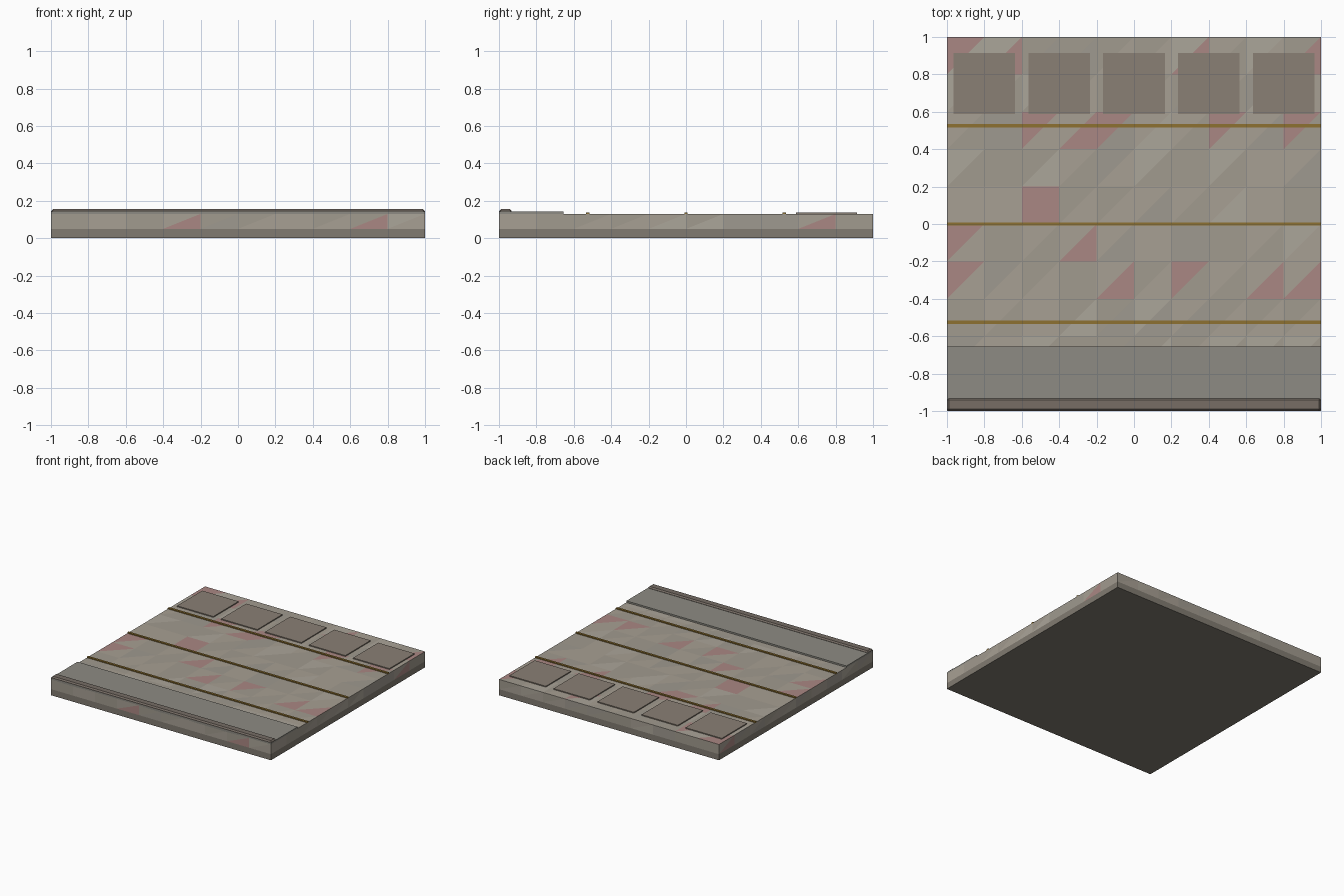
import bpy, bmesh, random
from mathutils import Vector

if "Cube" in bpy.data.objects:
    bpy.data.objects.remove(bpy.data.objects["Cube"])

random.seed(4)


def material(name, rgb):
    m = bpy.data.materials.new(name)
    m.diffuse_color = (*[(c / 255) ** 2.2 for c in rgb], 1)
    m.use_nodes = True
    m.node_tree.nodes["Principled BSDF"].inputs["Base Color"].default_value = m.diffuse_color
    return m


stone = [material("stone_%d" % i, c) for i, c in enumerate(
    [(166, 158, 146), (160, 153, 141), (170, 164, 152), (157, 152, 142)])]
pink = material("pink_stone", (168, 134, 130))
under = material("foundation_grey", (128, 122, 112))
brass = material("brass", (140, 112, 52))
tile_mat = material("tile_brown", (137, 127, 116))
strip_mat = material("strip_grey", (140, 138, 130))
curb_mat = material("curb_brown", (118, 109, 101))


def box(name, x0, x1, y0, y1, z0, z1, mat, bevel=0):
    bm = bmesh.new()
    bmesh.ops.create_cube(bm, size=1)
    for v in bm.verts:
        v.co = (x1 if v.co.x > 0 else x0, y1 if v.co.y > 0 else y0, z1 if v.co.z > 0 else z0)
    if bevel:
        bmesh.ops.bevel(bm, geom=bm.edges[:], offset=bevel, segments=1, affect='EDGES')
    me = bpy.data.meshes.new(name)
    bm.to_mesh(me)
    bm.free()
    me.materials.append(mat)
    ob = bpy.data.objects.new(name, me)
    bpy.context.collection.objects.link(ob)
    return ob


# Dark foundation layer
box("foundation", -1, 1, -1, 1, 0, 0.05, under)

# Paved slab: triangulated panels with mottled stone and pink triangles
bm = bmesh.new()


def panel(origin, u, v, nu, nv, pinks):
    o, u, v = Vector(origin), Vector(u) / nu, Vector(v) / nv
    for i in range(nu):
        for j in range(nv):
            a = o + u * i + v * j
            b, c, d = a + u, a + u + v, a + v
            for key, tri in (("L", (a, b, c)), ("U", (a, c, d))):
                f = bm.faces.new([bm.verts.new(p) for p in tri])
                f.material_index = 4 if (i, j, key) in pinks else random.choice((0, 0, 1, 1, 2, 3))


top_pinks = {(2, 5, "L"), (2, 5, "U"), (0, 4, "U"), (0, 3, "U"), (3, 4, "L"), (4, 3, "L"),
             (6, 3, "U"), (8, 3, "L"), (9, 3, "L"), (2, 7, "U"), (3, 7, "L"), (4, 7, "U"),
             (7, 7, "U"), (9, 7, "U"), (1, 9, "L"), (0, 9, "U"), (6, 9, "L"), (9, 9, "L")}
Z0, Z1 = 0.05, 0.13
H = (0, 0, Z1 - Z0)
panel((-1, -1, Z1), (2, 0, 0), (0, 2, 0), 10, 10, top_pinks)
panel((-1, -1, Z0), (2, 0, 0), H, 10, 1, {(3, 0, "L"), (8, 0, "L")})
panel((1, -1, Z0), (0, 2, 0), H, 10, 1, {(8, 0, "L")})
panel((1, 1, Z0), (-2, 0, 0), H, 10, 1, set())
panel((-1, 1, Z0), (0, -2, 0), H, 10, 1, {(0, 0, "L")})
bmesh.ops.remove_doubles(bm, verts=bm.verts[:], dist=0.0005)
me = bpy.data.meshes.new("paved_slab")
bm.to_mesh(me)
bm.free()
for m in stone + [pink]:
    me.materials.append(m)
bpy.context.collection.objects.link(bpy.data.objects.new("paved_slab", me))

# Brass inlay lines across the floor
for i, y in enumerate((-0.525, 0, 0.525)):
    box("inlay_line_%d" % (i + 1), -1, 1, y - 0.009, y + 0.009, 0.125, 0.138, brass)

# Row of square tiles at the back
for i in range(5):
    x = (i - 2) * 0.4
    box("tile_%d" % (i + 1), x - 0.165, x + 0.165, 0.587, 0.913, 0.125, 0.138, tile_mat)

# Front border strip and chamfered curb
box("border_strip", -1, 1, -1, -0.655, 0.125, 0.143, strip_mat)
box("curb", -1, 1, -1, -0.932, 0.13, 0.155, curb_mat, bevel=0.01)
